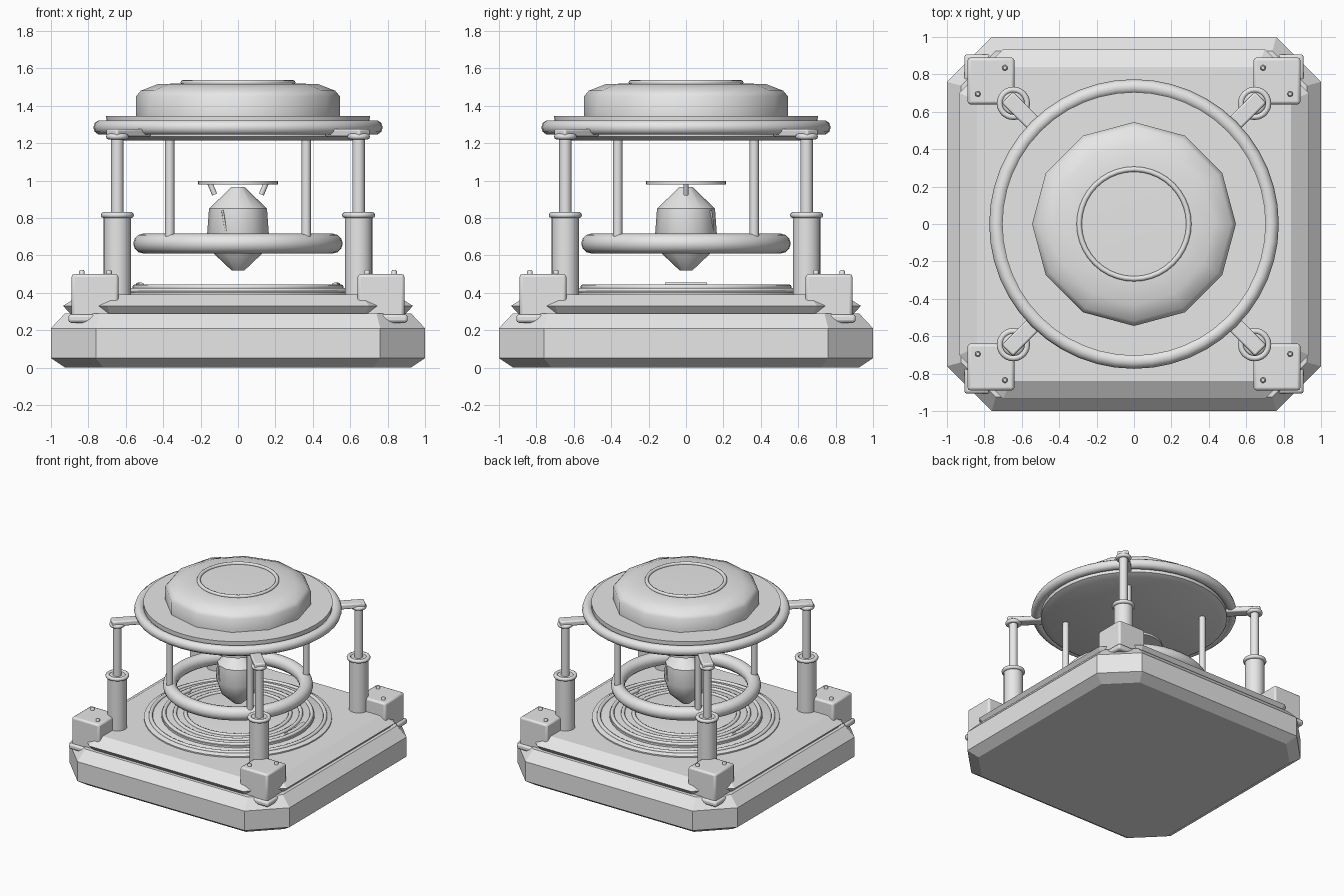
import bpy, bmesh, math
from mathutils import Vector

if "Cube" in bpy.data.objects:
    bpy.data.objects.remove(bpy.data.objects["Cube"])

grey = bpy.data.materials.new("plain_grey")
grey.diffuse_color = (0.8, 0.8, 0.8, 1)
grey.use_nodes = True
grey.node_tree.nodes["Principled BSDF"].inputs["Base Color"].default_value = grey.diffuse_color
TAU = 2 * math.pi
CORNERS = [(sx, sy) for sx in (-1, 1) for sy in (-1, 1)]


def finish(name, bm, smooth=40):
    """Turn a bmesh into an object with the shared material."""
    bmesh.ops.remove_doubles(bm, verts=bm.verts, dist=1e-5)
    bmesh.ops.recalc_face_normals(bm, faces=bm.faces)
    me = bpy.data.meshes.new(name)
    bm.to_mesh(me)
    bm.free()
    me.materials.append(grey)
    if smooth:
        me.polygons.foreach_set("use_smooth", [True] * len(me.polygons))
        me.set_sharp_from_angle(angle=math.radians(smooth))
    ob = bpy.data.objects.new(name, me)
    bpy.context.collection.objects.link(ob)
    return ob


def skin(bm, loops, wrap=False):
    """Join successive vertex loops with quads."""
    rows = [[bm.verts.new(p) for p in loop] for loop in loops]
    n = len(rows[0])
    pairs = list(zip(rows, rows[1:])) + ([(rows[-1], rows[0])] if wrap else [])
    for a, b in pairs:
        for i in range(n):
            j = (i + 1) % n
            bm.faces.new((a[i], a[j], b[j], b[i]))
    if not wrap:
        bm.faces.new(rows[0])
        bm.faces.new(rows[-1])


def lathe(name, profile, n=32, at=(0, 0), wrap=False, smooth=40):
    """Revolve (radius, z) points about a vertical axis."""
    bm = bmesh.new()
    skin(bm, [[(at[0] + r * math.cos(TAU * i / n), at[1] + r * math.sin(TAU * i / n), z)
               for i in range(n)] for r, z in profile], wrap)
    return finish(name, bm, smooth)


def ring(name, major, minor, z, n=48, m=10, at=(0, 0)):
    prof = [(major + minor * math.cos(TAU * k / m), z + minor * math.sin(TAU * k / m))
            for k in range(m)]
    return lathe(name, prof, n, at, True, 60)


def chamfered_slab(name, layers):
    """Stack square sections with cut corners: (half width, corner start, z)."""
    bm = bmesh.new()
    skin(bm, [[(h, -c, z), (h, c, z), (c, h, z), (-c, h, z),
               (-h, c, z), (-h, -c, z), (-c, -h, z), (c, -h, z)] for h, c, z in layers])
    return finish(name, bm, 0)


def box(name, size, loc, angle=0, bevel=0.015):
    bm = bmesh.new()
    bmesh.ops.create_cube(bm, size=1)
    bmesh.ops.scale(bm, vec=size, verts=bm.verts)
    ob = finish(name, bm, 50)
    ob.location, ob.rotation_euler.z = loc, angle
    mod = ob.modifiers.new("rounded_edges", 'BEVEL')
    mod.width, mod.segments = bevel, 2
    return ob


def tube(name, points, radius):
    """Round tube along a path, from a bevelled curve."""
    cu = bpy.data.curves.new(name, 'CURVE')
    cu.dimensions, cu.bevel_depth, cu.bevel_resolution = '3D', radius, 2
    cu.use_fill_caps = True
    sp = cu.splines.new('POLY')
    sp.points.add(len(points) - 1)
    for p, co in zip(sp.points, points):
        p.co = (*co, 1)
    cu.materials.append(grey)
    ob = bpy.data.objects.new(name, cu)
    bpy.context.collection.objects.link(ob)
    return ob


# Base block and the lipped deck above its groove
chamfered_slab("base", [(0.925, 0.72, 0), (1, 0.76, 0.05), (1, 0.76, 0.21), (0.925, 0.74, 0.29)])
chamfered_slab("deck", [(0.89, 0.68, 0.28), (0.935, 0.70, 0.33), (0.84, 0.66, 0.39)])

# Round floor plate with concentric rings and clamps
lathe("floor_plate", [(0.70, 0.38), (0.70, 0.40), (0.68, 0.41)], 48)
lathe("floor_step", [(0.57, 0.40), (0.57, 0.425), (0.55, 0.43)], 48)
for r, z in ((0.65, 0.41), (0.55, 0.43), (0.47, 0.43), (0.39, 0.43)):
    ring("floor_ring", r, 0.015, z, m=8)
for side in (0, math.pi):
    tube("floor_clamp", [(0.53 * math.cos(side + a), 0.53 * math.sin(side + a), 0.437)
                         for a in (-0.21, -0.1, 0, 0.1, 0.21)], 0.019)

# Corner assemblies: foot, housing, bolts, telescopic pillar and arm
for sx, sy in CORNERS:
    box("corner_foot", (0.185, 0.185, 0.045), (sx * 0.815, sy * 0.815, 0.262))
    box("corner_housing", (0.25, 0.25, 0.23), (sx * 0.765, sy * 0.765, 0.385))
    for bx, by in ((0.69, 0.835), (0.835, 0.695)):
        lathe("bolt", [(0.015, 0.49), (0.015, 0.515), (0.009, 0.522)], 10, (sx * bx, sy * by))
    p = (sx * 0.645, sy * 0.645)
    lathe("pillar_sleeve", [(0.073, 0.38), (0.073, 0.82)], 24, p)
    ring("sleeve_collar", 0.073, 0.016, 0.815, 24, 8, p)
    lathe("pillar_rod", [(0.033, 0.80), (0.033, 1.24)], 16, p)
    ring("rod_collar", 0.045, 0.016, 1.235, 20, 8, p)
    box("arm", (0.26, 0.085, 0.042), (sx * 0.585, sy * 0.585, 1.255),
        math.atan2(sy, sx), 0.01)
    lathe("strut", [(0.025, 0.66), (0.025, 1.24)], 14, (sx * 0.365, sy * 0.365))

# Lower suspended ring
ring("middle_ring", 0.507, 0.053, 0.663, 48, 12)

# Faceted core hanging in the ring
lathe("core", [(0.035, 0.52), (0.13, 0.61), (0.165, 0.715), (0.155, 0.85), (0.035, 0.965)], 12)
for s in (1, -1):
    tube("core_seam", [(-0.065 * s, -0.142 * s, 0.73), (-0.075 * s, -0.14 * s, 0.79),
                       (-0.083 * s, -0.133 * s, 0.84)], 0.006)

# Small plate and claws above the core
lathe("core_plate", [(0.215, 0.98), (0.215, 0.998)], 32)
for s in (-1, 1):
    tube("claw", [(s * 0.15, 0, 0.985), (s * 0.125, 0, 0.925)], 0.014)

# Canopy: disc, rim, dome and cap ring
lathe("canopy_disc", [(0.65, 1.215), (0.70, 1.235), (0.705, 1.345)], 48)
ring("canopy_rim", 0.734, 0.04, 1.284, 48, 10)
lathe("dome", [(0.545, 1.34), (0.545, 1.45), (0.52, 1.48), (0.43, 1.515), (0.29, 1.52)], 12)
ring("cap_ring", 0.293, 0.014, 1.524, 40, 8)
